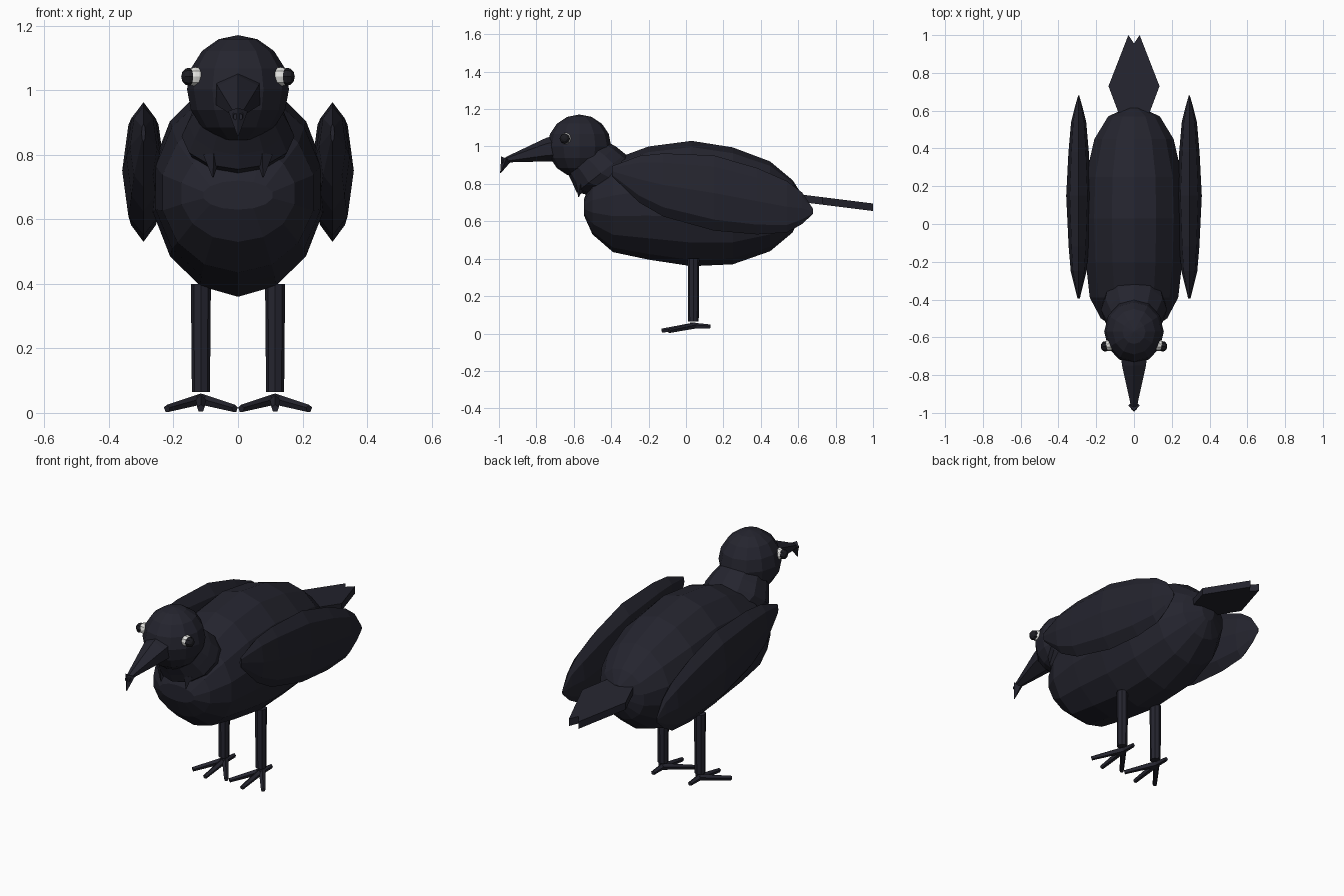
import bpy, bmesh, math
from mathutils import Vector, Matrix

if "Cube" in bpy.data.objects:
    bpy.data.objects.remove(bpy.data.objects["Cube"])


def material(name, rgb):
    m = bpy.data.materials.new(name)
    m.diffuse_color = (*rgb, 1)
    m.use_nodes = True
    m.node_tree.nodes["Principled BSDF"].inputs["Base Color"].default_value = m.diffuse_color
    return m


PLUMAGE = material("blue_black", (0.018, 0.018, 0.028))
WHITE = material("eye_white", (0.75, 0.75, 0.73))
PUPIL = material("pupil_black", (0.012, 0.012, 0.016))


def finish(name, bm, mat):
    bmesh.ops.recalc_face_normals(bm, faces=bm.faces)
    me = bpy.data.meshes.new(name)
    bm.to_mesh(me)
    bm.free()
    me.materials.append(mat)
    ob = bpy.data.objects.new(name, me)
    bpy.context.collection.objects.link(ob)
    return ob


def skin(name, loops, mat):
    """Bridge equal-length loops of points and cap both ends."""
    bm = bmesh.new()
    rows = [[bm.verts.new(p) for p in loop] for loop in loops]
    n = len(rows[0])
    for a, b in zip(rows, rows[1:]):
        for i in range(n):
            j = (i + 1) % n
            bm.faces.new((a[i], a[j], b[j], b[i]))
    bm.faces.new(rows[0])
    bm.faces.new(rows[-1])
    return finish(name, bm, mat)


def ring(y, lo, hi, rx, sides, x=0, tilt=0):
    """Ellipse across the y axis; tilt slides its top toward +y."""
    out = []
    for i in range(sides):
        a = 2 * math.pi * i / sides
        s = math.cos(a)
        out.append((x + rx * math.sin(a), y + tilt * s, (lo + hi) / 2 + (hi - lo) / 2 * s))
    return out


def ball(name, loc, scale, mat, u=12, v=8, axis='Z'):
    bm = bmesh.new()
    bmesh.ops.create_uvsphere(bm, u_segments=u, v_segments=v, radius=1)
    if axis == 'X':
        bm.transform(Matrix.Rotation(math.pi / 2, 4, 'Y'))
    bm.transform(Matrix.Translation(loc) @ Matrix.Diagonal((*scale, 1)))
    return finish(name, bm, mat)


def spike(name, a, b, r1, r2, sides, mat):
    """Tapered rod from a to b."""
    a, b = Vector(a), Vector(b)
    bm = bmesh.new()
    bmesh.ops.create_cone(bm, cap_ends=True, segments=sides, radius1=r1, radius2=r2,
                          depth=(b - a).length)
    bm.transform(Matrix.Translation((a + b) / 2)
                 @ (b - a).to_track_quat('Z', 'Y').to_matrix().to_4x4())
    return finish(name, bm, mat)


# Body: y, bottom, top, half width
body = [(-0.545, 0.63, 0.72, 0.11), (-0.50, 0.53, 0.83, 0.18), (-0.39, 0.435, 0.93, 0.24),
        (-0.20, 0.395, 1.0, 0.262), (0.03, 0.36, 1.03, 0.27), (0.25, 0.37, 0.995, 0.262),
        (0.45, 0.44, 0.92, 0.215), (0.57, 0.54, 0.82, 0.14), (0.615, 0.63, 0.75, 0.04)]
skin("body", [ring(*r, 14) for r in body], PLUMAGE)

# Neck collar and head
neck = [(-0.53, 0.85, 1.03, 0.13, 0.10), (-0.49, 0.80, 1.0, 0.155, 0.115),
        (-0.455, 0.755, 0.96, 0.175, 0.13), (-0.40, 0.74, 0.92, 0.16, 0.12)]
skin("neck", [ring(y, lo, hi, rx, 12, tilt=t) for y, lo, hi, rx, t in neck], PLUMAGE)
ball("head", (0, -0.57, 1.003), (0.158, 0.17, 0.168), PLUMAGE)

# Throat feathers hanging under the collar
for x, y in ((-0.08, -0.57), (0.08, -0.57)):
    spike("throat_feather", (x, y + 0.01, 0.80), (x * 0.97, y - 0.005, 0.73),
          0.028, 0.002, 4, PLUMAGE)

# Beak with a hooked tip
beak = [(-0.70, 0.92, 1.06, 0.08), (-0.75, 0.92, 1.045, 0.073),
        (-0.95, 0.915, 0.95, 0.022), (-0.985, 0.905, 0.93, 0.016)]
skin("beak", [ring(*r, 6) for r in beak], PLUMAGE)
spike("beak_hook", (0, -0.96, 0.935), (0, -0.992, 0.858), 0.03, 0.002, 4, PLUMAGE)

# Tail: flat fan with a notched end, sloping down to the rear
outline = [(-0.075, 0.57), (-0.135, 0.73), (-0.03, 1.0), (0, 0.955),
           (0.03, 1.0), (0.135, 0.73), (0.075, 0.57)]
skin("tail", [[(x, y, 0.725 - 0.125 * (y - 0.6) + dz) for x, y in outline]
              for dz in (-0.02, 0.02)], PLUMAGE)

# Wing: y, bottom, top, half thickness
wing = [(-0.395, 0.84, 0.895, 0.006), (-0.25, 0.70, 0.95, 0.042), (-0.12, 0.625, 0.963, 0.053),
        (0.15, 0.55, 0.952, 0.066), (0.38, 0.53, 0.885, 0.054), (0.54, 0.54, 0.815, 0.04),
        (0.62, 0.585, 0.755, 0.02), (0.68, 0.64, 0.665, 0.003)]

# Paired parts on both sides
for s, side in ((-1, "left"), (1, "right")):
    skin(side + "_wing", [ring(*r, 8, x=0.293 * s) for r in wing], PLUMAGE)
    ball(side + "_eye", (0.131 * s, -0.643, 1.042), (0.03, 0.03, 0.031), WHITE, 10, 8, 'X')
    ball(side + "_pupil", (0.152 * s, -0.648, 1.042), (0.024, 0.028, 0.028), PUPIL, 8, 6, 'X')
    x = 0.115 * s
    spike(side + "_leg", (x, 0.04, 0.065), (x, 0.04, 0.40), 0.028, 0.031, 8, PLUMAGE)
    # Three front toes and one hind toe
    for dx, y, z in ((-0.105, -0.09, 0.013), (0, -0.13, 0.014), (0.105, -0.09, 0.013),
                     (0, 0.13, 0.036)):
        spike(side + "_toe", (x, 0.05 if y < 0 else 0.02, 0.042), (x + dx, y, z),
              0.018, 0.012, 5, PLUMAGE)
